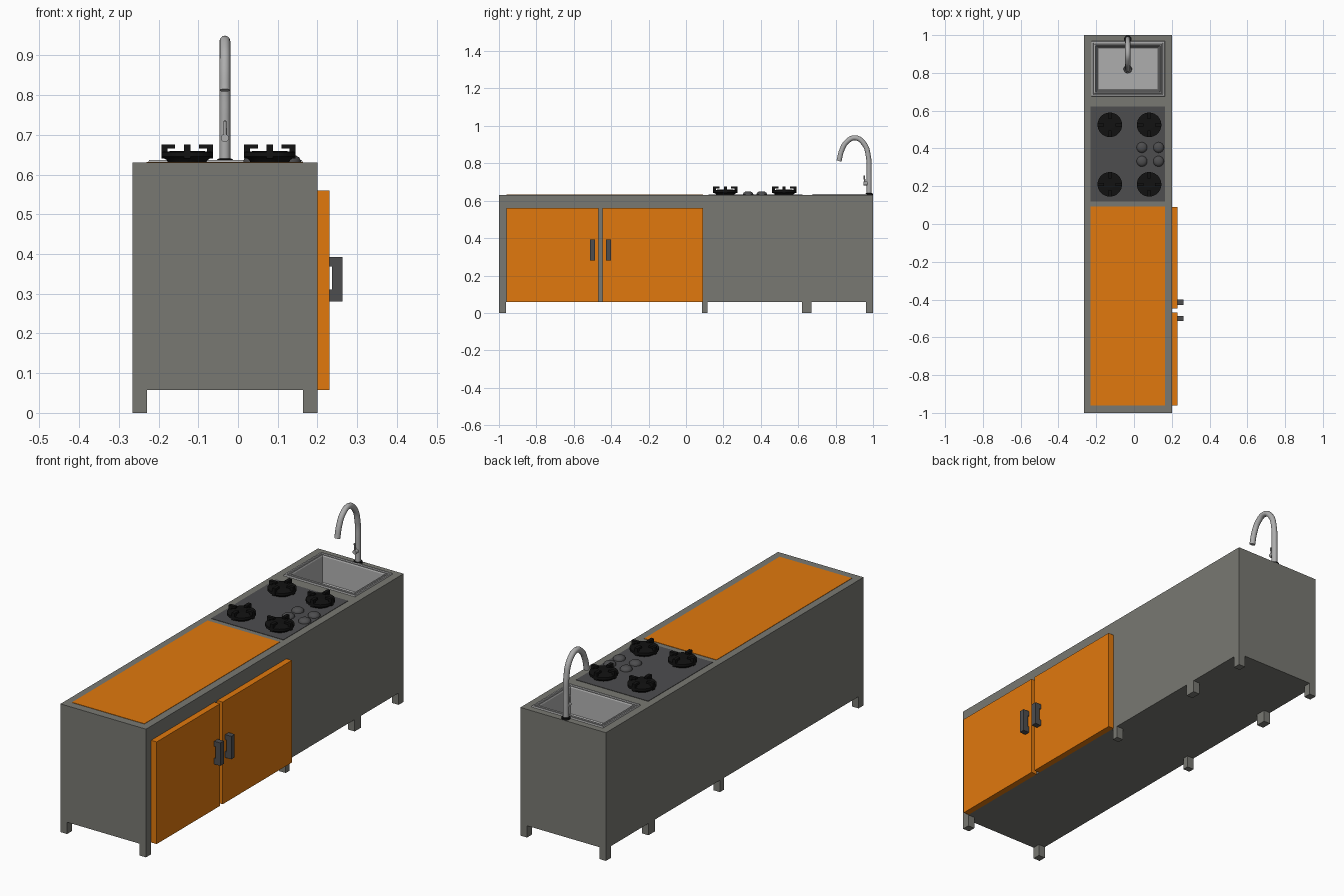
import bpy, bmesh, math
from mathutils import Vector

if "Cube" in bpy.data.objects:
    bpy.data.objects.remove(bpy.data.objects["Cube"])


def material(name, r, g, b):
    m = bpy.data.materials.new(name)
    m.diffuse_color = (r, g, b, 1)
    m.use_nodes = True
    m.node_tree.nodes["Principled BSDF"].inputs["Base Color"].default_value = m.diffuse_color
    return m


STONE = material("grey_stone", 0.19, 0.19, 0.17)
ORANGE = material("orange_paint", 0.75, 0.19, 0.004)
DARK = material("dark_grey", 0.075, 0.075, 0.078)
BLACK = material("black_iron", 0.006, 0.006, 0.006)
STEEL = material("steel", 0.42, 0.42, 0.42)


def finish(name, bm, mat, smooth=False):
    bmesh.ops.recalc_face_normals(bm, faces=bm.faces)
    me = bpy.data.meshes.new(name)
    bm.to_mesh(me)
    bm.free()
    ob = bpy.data.objects.new(name, me)
    bpy.context.collection.objects.link(ob)
    me.materials.append(mat)
    if smooth:
        bpy.ops.object.select_all(action='DESELECT')
        ob.select_set(True)
        bpy.context.view_layer.objects.active = ob
        bpy.ops.object.shade_smooth_by_angle(angle=math.radians(35))
    return ob


def add_box(bm, x, y, z):
    vs = bmesh.ops.create_cube(bm, size=1)['verts']
    for v in vs:
        v.co = Vector([(a + b) / 2 + c * (b - a) for c, (a, b) in zip(v.co, (x, y, z))])
    return vs


def box(name, x, y, z, mat):
    bm = bmesh.new()
    add_box(bm, x, y, z)
    return finish(name, bm, mat)


def loft(name, rings, mat, cap_start=True, cap_end=True, smooth=False):
    bm = bmesh.new()
    loops = [[bm.verts.new(p) for p in r] for r in rings]
    n = len(loops[0])
    for a, b in zip(loops, loops[1:]):
        for i in range(n):
            bm.faces.new((a[i], a[(i + 1) % n], b[(i + 1) % n], b[i]))
    if cap_start:
        bm.faces.new(loops[0])
    if cap_end:
        bm.faces.new(loops[-1])
    return finish(name, bm, mat, smooth)


def lathe(name, cx, cy, profile, mat, n=32):
    rings = [[(cx + r * math.cos(2 * math.pi * i / n), cy + r * math.sin(2 * math.pi * i / n), z)
              for i in range(n)] for r, z in profile]
    return loft(name, rings, mat, smooth=True)


def tube(name, pts, radius, mat):
    cu = bpy.data.curves.new(name, 'CURVE')
    cu.dimensions = '3D'
    cu.bevel_depth = radius
    cu.bevel_resolution = 4
    cu.use_fill_caps = True
    sp = cu.splines.new('BEZIER')
    sp.bezier_points.add(len(pts) - 1)
    for bp, p in zip(sp.bezier_points, pts):
        bp.co = p
        bp.handle_left_type = bp.handle_right_type = 'AUTO'
    cu.materials.append(mat)
    ob = bpy.data.objects.new(name, cu)
    bpy.context.collection.objects.link(ob)
    return ob


X0, X1, TOP = -0.265, 0.20, 0.63

# Cabinet body with a cut-out for the sink
body = box("cabinet_body", (X0, X1), (-1, 1), (0.058, TOP), STONE)
cutter = box("sink_cutter", (-0.215, 0.15), (0.685, 0.955), (0.48, 0.8), STONE)
cutter.hide_render = True
cutter.hide_viewport = True
cut = body.modifiers.new("sink_hole", 'BOOLEAN')
cut.operation = 'DIFFERENCE'
cut.object = cutter

# Four pairs of feet
for i, (ya, yb) in enumerate([(-1, -0.962), (0.085, 0.115), (0.62, 0.67), (0.962, 1)]):
    box(f"foot_left_{i}", (X0, X0 + 0.036), (ya, yb), (0, 0.06), STONE)
    box(f"foot_right_{i}", (X1 - 0.036, X1), (ya, yb), (0, 0.06), STONE)

# Orange worktop and the hob plate
box("worktop_panel", (-0.23, 0.163), (-0.96, 0.092), (0.62, TOP + 0.002), ORANGE)
box("hob_plate", (-0.23, 0.163), (0.12, 0.622), (0.62, TOP + 0.002), DARK)

# Doors and C-shaped pulls
for side, (ya, yb), (ha, hb) in [("front", (-0.96, -0.468), (-0.513, -0.486)),
                                 ("back", (-0.447, 0.09), (-0.428, -0.401))]:
    box(f"{side}_door", (X1, 0.23), (ya, yb), (0.058, 0.56), ORANGE)
    prof = [(0.23, 0.28), (0.263, 0.28), (0.263, 0.393), (0.23, 0.393),
            (0.23, 0.368), (0.237, 0.368), (0.237, 0.31), (0.23, 0.31)]
    loft(f"{side}_door_handle", [[(x, y, z) for x, z in prof] for y in (ha, hb)], DARK)

# Burners: round base with four hooked pan supports
for i, (cx, cy) in enumerate([(-0.128, 0.21), (0.08, 0.21), (-0.128, 0.525), (0.08, 0.525)]):
    lathe(f"burner_base_{i}", cx, cy, [(0.048, TOP), (0.052, 0.637), (0.065, 0.645),
                                       (0.065, 0.657), (0.04, 0.659)], BLACK)
    bm = bmesh.new()
    for k in range(4):
        arm = add_box(bm, (0.05, 0.065), (-0.008, 0.008), (0.64, 0.676))
        arm += add_box(bm, (0.03, 0.052), (-0.008, 0.008), (0.666, 0.676))
        a = k * math.pi / 2
        for v in arm:
            x, y = v.co.x, v.co.y
            v.co.x = cx + x * math.cos(a) - y * math.sin(a)
            v.co.y = cy + x * math.sin(a) + y * math.cos(a)
    finish(f"pan_support_{i}", bm, BLACK)

# Hob control knobs
for i, (cx, cy) in enumerate([(0.042, 0.332), (0.13, 0.332), (0.042, 0.405), (0.13, 0.405)]):
    lathe(f"hob_knob_{i}", cx, cy, [(0.028, TOP), (0.028, 0.636), (0.024, 0.643),
                                    (0.016, 0.648), (0.006, 0.65)], DARK)


# Sink: stepped rim and open basin in one shell
def rect(inset, z):
    xa, xb, ya, yb = -0.226 + inset, 0.163 - inset, 0.676 + inset, 0.968 - inset
    return [(xa, ya, z), (xb, ya, z), (xb, yb, z), (xa, yb, z)]


loft("sink", [rect(i, z) for i, z in [(0, TOP), (0.002, 0.637), (0.009, 0.637), (0.011, 0.632),
                                      (0.016, 0.632), (0.018, 0.636), (0.022, 0.636),
                                      (0.025, 0.63), (0.03, 0.505), (0.036, 0.5)]],
     STEEL, cap_start=False)
lathe("sink_drain", -0.033, 0.82, [(0.022, 0.5), (0.02, 0.503), (0.01, 0.502)], DARK, 20)

# Swan-neck tap with collar and side lever
fx = -0.033
lathe("tap_collar", fx, 0.979, [(0.02, TOP), (0.02, 0.638), (0.016, 0.64)], BLACK, 24)
tube("tap_spout", [(fx, y, z) for y, z in [(0.979, 0.63), (0.979, 0.75), (0.976, 0.83),
     (0.953, 0.903), (0.905, 0.936), (0.86, 0.915), (0.833, 0.87), (0.818, 0.812)]], 0.0135, STEEL)
tube("tap_valve", [(fx, 0.979, 0.692), (fx, 0.95, 0.692)], 0.01, STEEL)
tube("tap_lever", [(fx, 0.957, 0.692), (fx, 0.952, 0.735)], 0.004, STEEL)
